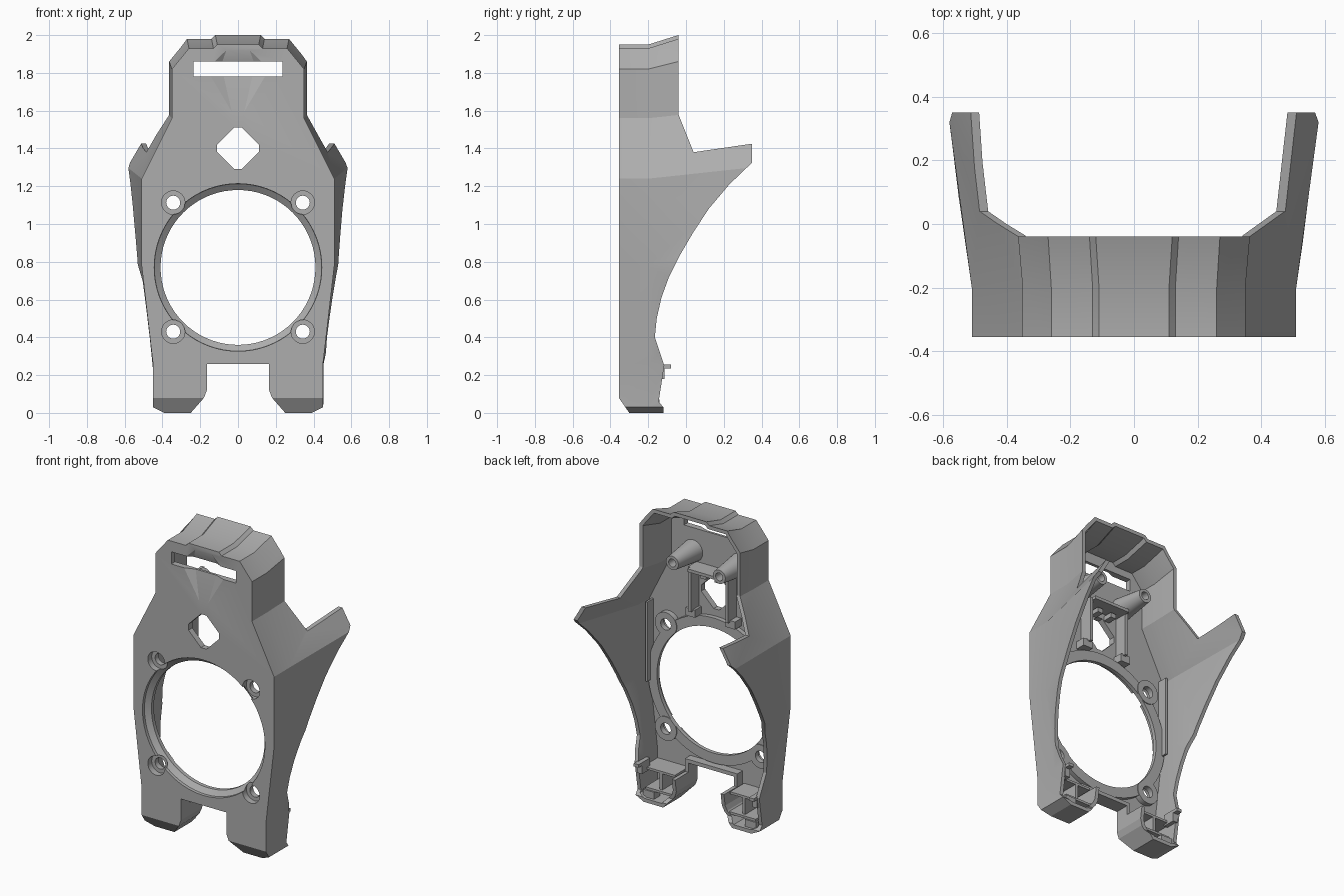
import bpy, bmesh, math
from mathutils import Vector

if "Cube" in bpy.data.objects:
    bpy.data.objects.remove(bpy.data.objects["Cube"])

grey = bpy.data.materials.new("mid_grey_plastic")
grey.diffuse_color = (0.42, 0.42, 0.42, 1)
grey.use_nodes = True
grey.node_tree.nodes["Principled BSDF"].inputs["Base Color"].default_value = grey.diffuse_color


def make(name, verts, faces):
    me = bpy.data.meshes.new(name)
    me.from_pydata(verts, [], faces)
    bm = bmesh.new()
    bm.from_mesh(me)
    bmesh.ops.recalc_face_normals(bm, faces=bm.faces)
    bm.to_mesh(me)
    bm.free()
    me.materials.append(grey)
    ob = bpy.data.objects.new(name, me)
    bpy.context.collection.objects.link(ob)
    return ob


def loft(name, rings, split=False):
    """Closed solid through a list of equal-length rings."""
    n = len(rings[0])
    verts = [v for r in rings for v in r]
    faces = [tuple(range(n)), tuple(range((len(rings) - 1) * n, len(rings) * n))]
    for k in range(len(rings) - 1):
        for i in range(n):
            a, b = k * n + i, k * n + (i + 1) % n
            if split:
                faces += [(a, b, b + n), (a, b + n, a + n)]
            else:
                faces.append((a, b, b + n, a + n))
    return make(name, verts, faces)


def prism(name, pts, y0, y1):
    return loft(name, [[(x, y, z) for x, z in pts] for y in (y0, y1)])


def box(name, x0, x1, y0, y1, z0, z1):
    return prism(name, [(x0, z0), (x1, z0), (x1, z1), (x0, z1)], y0, y1)


def lathe(name, cx, cz, steps, n=40):
    """Solid of circles along y; steps are (y, radius)."""
    return loft(name, [[(cx + r * math.cos(math.tau * i / n), y, cz + r * math.sin(math.tau * i / n))
                        for i in range(n)] for y, r in steps])


def hull(name, pts):
    ob = make(name, pts, [])
    bm = bmesh.new()
    bm.from_mesh(ob.data)
    bmesh.ops.convex_hull(bm, input=bm.verts)
    bmesh.ops.recalc_face_normals(bm, faces=bm.faces)
    bm.to_mesh(ob.data)
    bm.free()
    return ob


def boolean(ob, other, op='DIFFERENCE'):
    m = ob.modifiers.new("bool", 'BOOLEAN')
    m.object, m.operation, m.solver = other, op, 'EXACT'
    dg = bpy.context.evaluated_depsgraph_get()
    me = bpy.data.meshes.new_from_object(ob.evaluated_get(dg))
    ob.modifiers.clear()
    ob.data = me
    bpy.data.objects.remove(other)


# Half outline of the front: x, z, and how far each point drifts towards the back
HALF = [(.165, .26, 0, 0), (.165, .12, 0, 0), (.18, .08, 0, 0), (.25, 0, 0, 0), (.39, 0, 0, 0),
        (.45, .03, 0, 0), (.45, .26, .02, 0), (.51, .78, .08, .02), (.51, 1.24, .075, .06),
        (.35, 1.56, .05, .06), (.35, 1.82, .05, .14), (.26, 1.93, .035, .174),
        (.13, 1.93, .035, .174), (.11, 1.95, .035, .174)]


def outline(y, inset=0):
    t = max(0, (y + .2) / .555)
    pts = [Vector((x + dx * t, z + dz * t)) for x, z, dx, dz in HALF]
    pts += [Vector((-p.x, p.y)) for p in reversed(pts)]
    out = []
    for i, p in enumerate(pts):
        d0, d1 = (p - pts[i - 1]).normalized(), (pts[(i + 1) % len(pts)] - p).normalized()
        n0, n1 = Vector((-d0.y, d0.x)), Vector((-d1.y, d1.x))
        q = p + (n0 + n1) * inset / (1 + n0.dot(n1))
        out.append((q.x, y, q.y))
    return out


# Shell: lofted outer body trimmed to the side profile, then hollowed
shell = loft("front_shell", [outline(y) for y in (-.355, -.2, .4)], True)
SIDE = [(-.4, .145), (-.28, -.03), (-.12, -.03), (-.12, .03), (-.145, .06), (-.115, .25), (-.165, .4),
        (-.155, .5), (-.13, .61), (-.09, .72), (-.035, .83), (.035, .95), (.12, 1.08), (.23, 1.21),
        (.35, 1.325), (.35, 1.425), (.04, 1.38), (-.04, 1.58), (-.04, 2.2), (-.4, 2.2)]
boolean(shell, loft("side_trim", [[(x, y, z) for y, z in SIDE] for x in (-.8, .8)]), 'INTERSECT')
boolean(shell, loft("hollow", [outline(y, .024) for y in (-.315, -.2, .45)], True))
boolean(shell, box("ledge_trim", -.19, .19, -.26, .1, .2, .3))

# Ring and screw bosses behind the plate
boolean(shell, lathe("ring", 0, .77, [(-.33, .475), (-.285, .475)], 72), 'UNION')
SCREWS = [(sx * .343, z) for sx in (-1, 1) for z in (.43, 1.113)]
for x, z in SCREWS:
    boolean(shell, lathe("boss", x, z, [(-.331, .078), (-.28, .078)]), 'UNION')

# Openings: round opening with tapered rim, screw holes, diamond and slot
boolean(shell, lathe("opening", 0, .77, [(-.4, .445), (-.335, .443), (-.31, .41), (-.2, .41)], 72))
for x, z in SCREWS:
    boolean(shell, lathe("screw_hole", x, z, [(-.4, .062), (-.315, .062), (-.3149, .037), (-.2, .037)], 28))
a, b = .11, .02
diamond = [(a, -b), (a, b), (b, a), (-b, a), (-a, b), (-a, -b), (-b, -a), (b, -a)]
boolean(shell, prism("diamond_hole", [(x, z + 1.4) for x, z in diamond], -.4, -.25))
boolean(shell, hull("ramp_low", [(s * x, y, z) for s in (-1, 1) for x, y, z in
                                 ((.03, -.357, 1.58), (.16, -.357, 1.8), (.08, -.328, 1.8))]))
boolean(shell, hull("ramp_high", [(s * x, y, z) for s in (-1, 1) for x, y, z in
                                  ((.06, -.357, 1.925), (.15, -.357, 1.84), (.09, -.328, 1.84))]))
boolean(shell, box("slot", -.235, .235, -.4, -.25, 1.78, 1.86))

# Rear bracket around the diamond
box("bracket_shelf", -.13, .13, -.32, -.2, 1.545, 1.565)
for s, side in ((-1, "left"), (1, "right")):
    def sbox(name, x0, x1, *r):
        return box(name + "_" + side, s * x0, s * x1, *r)
    # Hollow tapered standoff
    post = lathe("standoff_" + side, s * .17, 1.63, [(-.325, .072), (-.1, .045)], 32)
    boolean(post, lathe("bore", s * .17, 1.63, [(-.2, .026), (0, .026)], 24))
    sbox("bracket_rib", .125, .145, -.32, -.23, 1.27, 1.565)
    sbox("bracket_foot", .11, .18, -.32, -.25, 1.23, 1.28)
    sbox("diamond_clip", .03, .07, -.32, -.25, 1.5, 1.53)
    # Long stiffening rib beside the wall
    sbox("wall_rib", .455, .468, -.32, -.25, .72, 1.24)
    # Clip parts inside the foot
    sbox("foot_shelf", .2, .43, -.32, -.17, .19, .205)
    sbox("foot_lower_shelf", .2, .4, -.32, -.15, .07, .085)
    sbox("foot_web", .29, .31, -.32, -.17, .07, .2)
    sbox("foot_catch", .4, .435, -.2, -.08, .235, .255)
    sbox("foot_catch_stem", .4, .435, -.2, -.115, .18, .24)
    sbox("foot_lip", .33, .41, -.2, -.14, .02, .07)

# Keep rounds smooth and edges sharp
for ob in bpy.context.scene.objects:
    bpy.ops.object.select_all(action='DESELECT')
    ob.select_set(True)
    bpy.context.view_layer.objects.active = ob
    bpy.ops.object.shade_smooth_by_angle(angle=math.radians(20))
